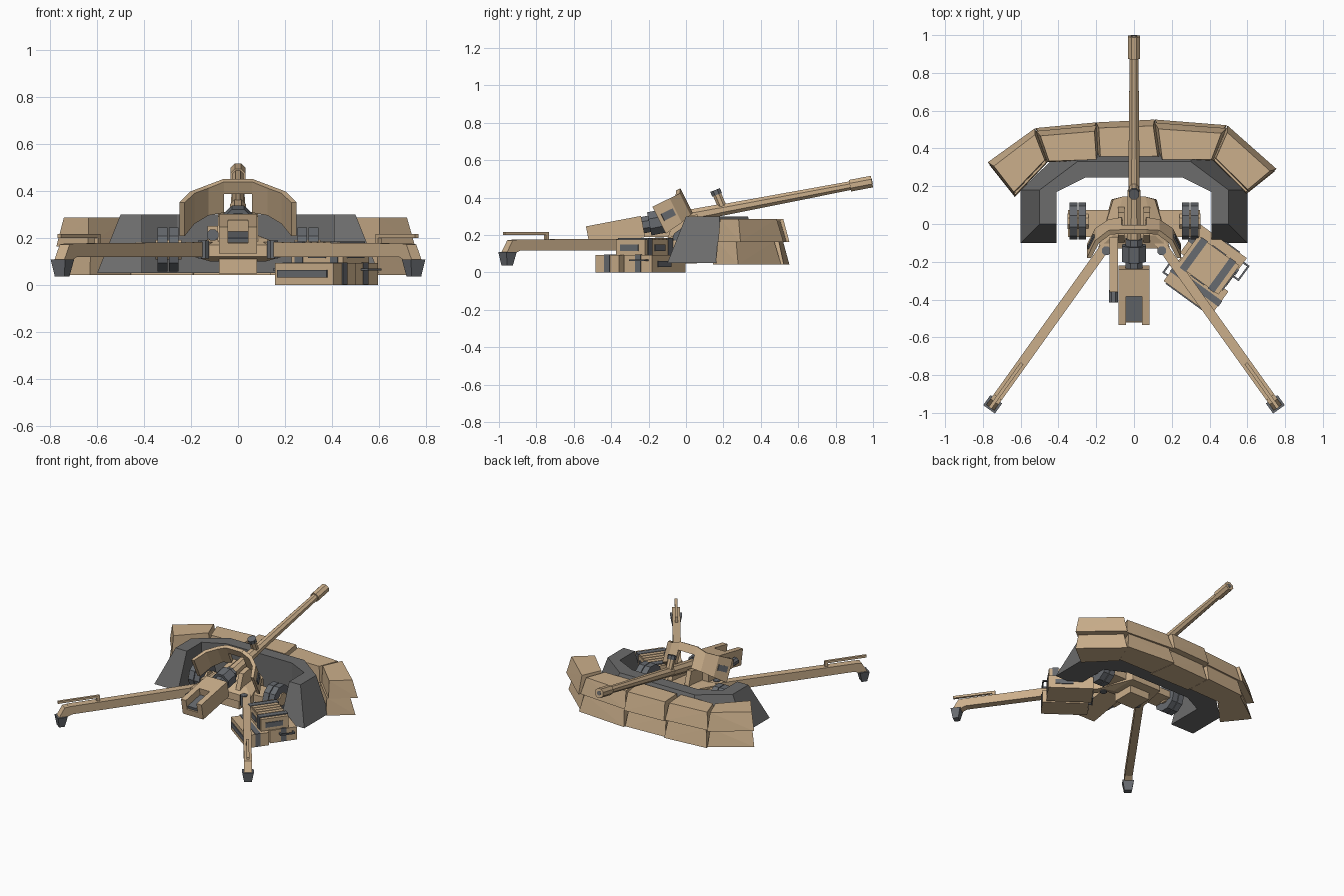
import bpy, bmesh, math
from mathutils import Vector, Matrix

if "Cube" in bpy.data.objects:
    bpy.data.objects.remove(bpy.data.objects["Cube"])

def material(name, col):
    m = bpy.data.materials.new(name)
    m.diffuse_color = (*col, 1)
    m.use_nodes = True
    m.node_tree.nodes["Principled BSDF"].inputs["Base Color"].default_value = m.diffuse_color
    return m

TAN = material("tan paint", (0.6, 0.43, 0.26))
GREY = material("dark grey", (0.15, 0.15, 0.15))
STEEL = material("blue grey steel", (0.135, 0.145, 0.16))

def finish(name, bm, mat):
    bmesh.ops.recalc_face_normals(bm, faces=bm.faces)
    me = bpy.data.meshes.new(name)
    bm.to_mesh(me)
    bm.free()
    me.materials.append(mat)
    ob = bpy.data.objects.new(name, me)
    bpy.context.collection.objects.link(ob)
    return ob

def hull(name, pts, mat, mx=None):
    bm = bmesh.new()
    for p in pts:
        bm.verts.new((mx @ Vector(p)) if mx else p)
    bmesh.ops.convex_hull(bm, input=bm.verts[:])
    bmesh.ops.dissolve_limit(bm, angle_limit=0.01, verts=bm.verts[:], edges=bm.edges[:])
    return finish(name, bm, mat)

def box(name, x, y, z, mat, mx=None):
    return hull(name, [(a, b, c) for a in x for b in y for c in z], mat, mx)

def tube(name, p, q, r1, r2, mat, n=8, mx=None):
    p, q = Vector(p), Vector(q)
    if mx:
        p, q = mx @ p, mx @ q
    bm = bmesh.new()
    rot = (q - p).to_track_quat('Z', 'Y').to_matrix().to_4x4()
    bmesh.ops.create_cone(bm, cap_ends=True, segments=n, radius1=r1, radius2=r2, depth=(q - p).length,
                          matrix=Matrix.Translation((p + q) / 2) @ rot @ Matrix.Rotation(math.pi / n, 4, 'Z'))
    return finish(name, bm, mat)

# Gun frame: local y runs along the elevated bore
GUN = Matrix.Translation((0, 0, 0.297)) @ Matrix.Rotation(math.atan(0.19), 4, 'X')

# Barrel, muzzle and recoil parts
tube("barrel", (0, -0.1, 0), (0, 0.92, 0), 0.036, 0.025, TAN, mx=GUN)
tube("muzzle_brake", (0, 0.892, 0), (0, 1.012, 0), 0.034, 0.034, TAN, mx=GUN)
tube("muzzle_bore", (0, 1.0, 0), (0, 1.014, 0), 0.016, 0.016, GREY, mx=GUN)
tube("barrel_sleeve", (0, -0.1, 0), (0, 0.18, 0), 0.04, 0.036, TAN, mx=GUN)
tube("breech_ring", (0, -0.2, 0), (0, -0.115, 0), 0.068, 0.068, STEEL, mx=GUN)
tube("breech_neck", (0, -0.25, 0), (0, -0.08, 0), 0.048, 0.048, STEEL, mx=GUN)
tube("sight_post", (0, 0.2, 0.02), (0, 0.185, 0.09), 0.025, 0.025, TAN, mx=GUN)
tube("sight_cap", (0, 0.185, 0.085), (0, 0.18, 0.112), 0.03, 0.03, STEEL, mx=GUN)

# Breech block with an open loading slot at the rear
box("breech_block", (-0.082, 0.082), (-0.38, -0.235), (-0.065, 0.05), TAN, GUN)
box("breech_floor", (-0.082, 0.082), (-0.535, -0.37), (-0.065, -0.02), TAN, GUN)
box("loading_tray", (-0.042, 0.042), (-0.525, -0.375), (-0.02, 0.0), STEEL, GUN)
for s in (-1, 1):
    box("breech_cheek", (s * 0.042, s * 0.082), (-0.535, -0.37), (-0.03, 0.05), TAN, GUN)

# Side aiming unit on the left
box("aiming_box", (-0.13, -0.085), (-0.36, -0.07), (0.19, 0.25), TAN)
tube("aiming_eyepiece", (-0.108, -0.415, 0.212), (-0.108, -0.35, 0.212), 0.026, 0.026, STEEL)

# Curved shield in a frame leaning back; stations are (x, y, bottom z)
SH = Matrix.Translation((0, -0.02, 0.43)) @ Matrix.Rotation(math.radians(26.5), 4, 'X')
curve = [(0.065, 0.0, -0.125), (0.135, -0.015, -0.13), (0.205, -0.075, -0.145), (0.25, -0.178, -0.16)]
inset = [(0.06, -0.025), (0.125, -0.04), (0.185, -0.09), (0.227, -0.178)]
for s in (-1, 1):
    for i in range(3):
        pts = []
        for k in (i, i + 1):
            for x, y in (curve[k][:2], inset[k]):
                pts += [(s * x, y, 0.022 if k == 0 else 0.0), (s * x, y, curve[k][2])]
        hull("shield_panel", pts, TAN, SH)
    # View slit plate on the rearmost panel
    a, b = Vector(curve[2][:2]), Vector(curve[3][:2])
    n = Vector((a.y - b.y, b.x - a.x)).normalized() * 0.007
    hull("shield_slit", [(s * (p.x + o.x), p.y + o.y, z) for p in (a.lerp(b, 0.12), a.lerp(b, 0.78))
                         for o in (n, -n * 0.3) for z in (-0.095, -0.055)], STEEL, SH)
    hull("cradle_arm", [(s * x, y, z) for x in (0.05, 0.085) for y, z in
                        ((-0.1, 0.18), (0.1, 0.18), (0.06, 0.31), (-0.06, 0.29))], TAN)
box("shield_bridge", (-0.066, 0.066), (-0.025, 0.0), (-0.035, 0.022), TAN, SH)

# Carriage: saddle, foot and axle
hull("carriage_saddle", [(sx * x, y, z) for sx in (-1, 1) for x, y, z in
     ((0.12, -0.07, 0.1), (0.12, 0.13, 0.1), (0.11, -0.06, 0.2), (0.11, 0.13, 0.2),
      (0.06, 0.145, 0.22), (0.19, -0.13, 0.12), (0.19, -0.13, 0.17))], TAN)
box("carriage_foot", (-0.08, 0.08), (-0.1, 0.06), (0.048, 0.11), TAN)
box("axle_beam", (-0.35, 0.35), (-0.07, 0.075), (0.12, 0.17), TAN)

for s in (-1, 1):
    # Twin wheels
    for x in (0.253, 0.3):
        tube("wheel", (s * x, 0.015, 0.15), (s * (x + 0.042), 0.015, 0.15), 0.098, 0.098, STEEL, 10)
    tube("wheel_hub", (s * 0.24, 0.015, 0.15), (s * 0.352, 0.015, 0.15), 0.045, 0.045, TAN, 8)
    # Trail leg in its own frame: local y runs outward along the leg
    start, end = Vector((s * 0.13, -0.09, 0)), Vector((s * 0.75, -0.957, 0))
    d = (end - start).normalized()
    L = (end - start).length
    side = Vector((-d.y, d.x, 0))
    M = Matrix(((side.x, d.x, 0, start.x), (side.y, d.y, 0, start.y), (0, 0, 1, 0), (0, 0, 0, 1)))
    hull("trail_leg", [(x, y, z) for x in (-0.026, 0.026) for y, z in
                       ((0, 0.118), (0, 0.182), (L - 0.02, 0.118), (L - 0.05, 0.176))], TAN, M)
    hull("trail_knee", [(x, y, z) for x in (-0.026, 0.026) for y, z in
                        ((L - 0.07, 0.118), (L - 0.06, 0.176), (L - 0.02, 0.172),
                         (L + 0.02, 0.105), (L - 0.03, 0.1))], TAN, M)
    hull("trail_spade", [(sx * x, L + y, z) for sx in (-1, 1) for x, y, z in
                         ((0.038, -0.036, 0.108), (0.038, 0.03, 0.108),
                          (0.025, -0.02, 0.036), (0.025, 0.018, 0.036))], STEEL, M)
    box("trail_handle", (-0.009, 0.009), (L - 0.27, L + 0.02), (0.2, 0.216), TAN, M)
    box("handle_post", (-0.009, 0.009), (L - 0.27, L - 0.25), (0.16, 0.216), TAN, M)
    tube("trail_pivot", (s * 0.147, -0.142, 0.112), (s * 0.147, -0.142, 0.188), 0.025, 0.025, STEEL)

# Earth bank: one cross-section swept around the gun (outer foot, outer crest, inner crest, inner foot)
half = [((0.6, -0.1), (0.5, 0.0), (0.41, 0.0), (0.41, -0.1)),
        ((0.6, 0.18), (0.5, 0.18), (0.41, 0.17), (0.41, 0.17)),
        ((0.34, 0.43), (0.3, 0.33), (0.26, 0.245), (0.26, 0.245))]
stations = [[(-x, y) for x, y in st] for st in half] + half[::-1]
bm = bmesh.new()
rings = [[bm.verts.new((x, y, z)) for (x, y), z in zip(st, (0.05, 0.3, 0.3, 0.05))] for st in stations]
for a, b in zip(rings, rings[1:]):
    for i in range(4):
        j = (i + 1) % 4
        bm.faces.new((a[i], a[j], b[j], b[i]))
bm.faces.new(rings[0])
bm.faces.new(rings[-1][::-1])
finish("parapet_bank", bm, GREY)

# Two courses of facing blocks in front of the bank, tapered towards the top on every side
outer = [(-0.77, 0.32), (-0.52, 0.5), (-0.2, 0.53), (0.11, 0.545), (0.49, 0.515), (0.75, 0.285)]
inner = [(-0.635, 0.15), (-0.46, 0.335), (-0.19, 0.345), (0.14, 0.345), (0.42, 0.345), (0.6, 0.165)]
for row, z0 in enumerate((0.042, 0.163)):
    for i in range(5):
        quad = [Vector((*p, 0)) for p in (outer[i], outer[i + 1], inner[i + 1], inner[i])]
        out = (quad[0] + quad[1] - quad[2] - quad[3]).normalized()
        shift = out * (0.008 if (i + row) % 2 else -0.008) + Vector((0, 0, z0))
        lift = (0.008 if i % 2 else 0) * row
        pts = []
        for k, p in enumerate(quad):
            back, beside = quad[3 - k], quad[k ^ 1]
            pts.append(p + shift)
            top = p.lerp(back, 0.17 if k < 2 else 0.03).lerp(beside, 0.04)
            pts.append(top + shift + Vector((0, 0, 0.124 - lift)))
        hull("facing_block", pts, TAN)

# Ammunition crates stacked at the right rear: two below, one on top
CR = Matrix.Translation((0.385, -0.255, 0)) @ Matrix.Rotation(math.radians(-36), 4, 'Z')
for x0, x1, y0, y1 in ((-0.157, 0.153, -0.172, -0.015), (-0.175, 0.128, 0.0, 0.185)):
    box("lower_crate", (x0, x1), (y0, y1), (0, 0.092), TAN, CR)
    ym = (y0 + y1) / 2
    box("lower_crate_strap", (x0 - 0.004, x1 + 0.004), (ym - 0.018, ym + 0.018), (0.002, 0.096), STEEL, CR)
box("lower_crate_label", (-0.14, 0.12), (-0.178, -0.165), (0.03, 0.062), STEEL, CR)
box("lower_crate_back_label", (-0.04, 0.08), (0.18, 0.191), (0.03, 0.062), STEEL, CR)
box("upper_crate", (-0.15, 0.12), (-0.06, 0.13), (0.092, 0.177), TAN, CR)
for x in (-0.11, 0.075):
    box("upper_crate_strap", (x - 0.02, x + 0.02), (-0.065, 0.135), (0.094, 0.184), STEEL, CR)
for k in range(4):
    x = -0.07 + k * 0.035
    box("upper_crate_slat", (x - 0.014, x + 0.014), (-0.055, 0.125), (0.17, 0.184), TAN, CR)
for y in (-0.0655, 0.13):
    box("upper_crate_label", (-0.06, 0.03), (y, y + 0.0055), (0.115, 0.15), STEEL, CR)
box("upper_crate_side_label", (0.115, 0.126), (-0.03, 0.09), (0.115, 0.15), STEEL, CR)
for x, xe, yc in ((0.128, 0.16, 0.11), (-0.157, -0.185, -0.09)):
    box("crate_grip", (xe - 0.005, xe + 0.005), (yc - 0.05, yc + 0.05), (0.06, 0.07), STEEL, CR)
    for y in (yc - 0.05, yc + 0.04):
        box("crate_grip_end", (x, xe), (y, y + 0.01), (0.06, 0.07), STEEL, CR)
